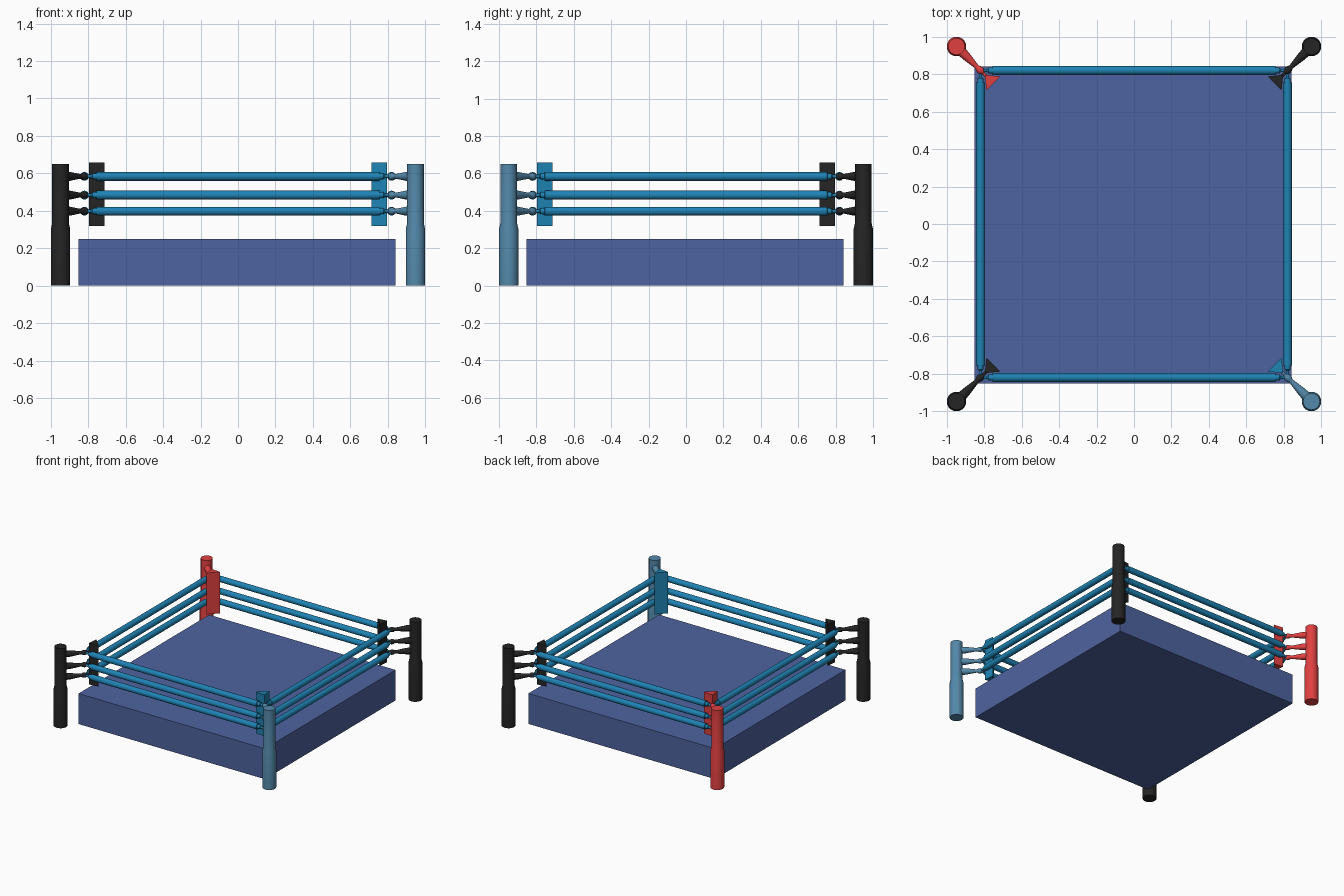
import bpy, bmesh, math
from mathutils import Vector

if "Cube" in bpy.data.objects:
    bpy.data.objects.remove(bpy.data.objects["Cube"])

ROPE_Z = {"lower": 0.398, "middle": 0.484, "upper": 0.584}
POST, ROPE = 0.948, 0.82          # post and rope offsets from the centre


def material(name, srgb):
    m = bpy.data.materials.new(name)
    m.diffuse_color = [c ** 2.2 for c in srgb] + [1]
    m.use_nodes = True
    m.node_tree.nodes["Principled BSDF"].inputs["Base Color"].default_value = m.diffuse_color
    return m


navy = material("canvas_navy", (0.31, 0.39, 0.62))
blue = material("rope_blue", (0.14, 0.51, 0.70))
steel = material("steel_blue", (0.33, 0.53, 0.66))
black = material("black", (0.16, 0.16, 0.16))
red = material("red", (0.88, 0.26, 0.26))


def finish(name, bm, mat):
    bmesh.ops.recalc_face_normals(bm, faces=bm.faces)
    mesh = bpy.data.meshes.new(name)
    bm.to_mesh(mesh)
    bm.free()
    mesh.materials.append(mat)
    ob = bpy.data.objects.new(name, mesh)
    bpy.context.collection.objects.link(ob)
    return ob


def lathe(name, profile, origin, axis, mat, sides=24):
    """Revolve (distance, radius) points around an axis, with capped ends."""
    bm = bmesh.new()
    q = Vector((0, 0, 1)).rotation_difference(Vector(axis).normalized())
    rings = []
    for d, r in profile:
        ring = []
        for i in range(sides):
            a = 2 * math.pi * i / sides
            p = Vector((r * math.cos(a), r * math.sin(a), d))
            ring.append(bm.verts.new(Vector(origin) + q @ p))
        rings.append(ring)
    for a, b in zip(rings, rings[1:]):
        for i in range(sides):
            j = (i + 1) % sides
            bm.faces.new((a[i], a[j], b[j], b[i]))
    bm.faces.new(rings[0])
    bm.faces.new(rings[-1])
    ob = finish(name, bm, mat)
    ob.data.shade_smooth()
    ob.data.set_sharp_from_angle(angle=math.radians(35))
    return ob


def prism(name, outline, z0, z1, mat):
    """Extrude a flat outline upward."""
    bm = bmesh.new()
    face = bm.faces.new([bm.verts.new((x, y, z0)) for x, y in outline])
    top = bmesh.ops.extrude_face_region(bm, geom=[face])["geom"]
    verts = [v for v in top if isinstance(v, bmesh.types.BMVert)]
    bmesh.ops.translate(bm, verts=verts, vec=(0, 0, z1 - z0))
    return finish(name, bm, mat)


# Ring platform
lo, hi = -0.852, 0.842
prism("platform", [(lo, lo), (hi, lo), (hi, hi), (lo, hi)], 0, 0.25, navy)

# Corners: stepped post, three tapered turnbuckles and a wedge pad
post_profile = [(0, 0.052), (0.30, 0.052), (0.335, 0.0445), (0.65, 0.0445)]
buckle_profile = [(0.03, 0.026), (0.07, 0.024), (0.145, 0.013), (0.158, 0.013),
                  (0.166, 0.018), (0.18, 0.020), (0.194, 0.016),
                  (0.202, 0.009), (0.235, 0.009)]
corners = [("front_left", -1, -1, black, black), ("front_right", 1, -1, steel, blue),
           ("back_left", -1, 1, red, red), ("back_right", 1, 1, black, black)]
for name, sx, sy, post_mat, pad_mat in corners:
    lathe(name + "_post", post_profile, (sx * POST, sy * POST, 0), (0, 0, 1), post_mat, 32)
    for level, z in ROPE_Z.items():
        lathe(f"{name}_{level}_turnbuckle", buckle_profile,
              (sx * POST, sy * POST, z), (-sx, -sy, 0), post_mat)
    wedge = [(0.797, 0.797), (0.714, 0.788), (0.788, 0.714)]
    prism(name + "_pad", [(sx * x, sy * y) for x, y in wedge], 0.319, 0.659, pad_mat)

# Ropes: thick middle stepping down to thin end links
half = [(0.755, 0.0235), (0.757, 0.017), (0.778, 0.015), (0.784, 0.009), (0.825, 0.009)]
rope_profile = [(-d, r) for d, r in reversed(half)] + half
sides = [("front", (0, -ROPE), (1, 0, 0)), ("back", (0, ROPE), (1, 0, 0)),
         ("left", (-ROPE, 0), (0, 1, 0)), ("right", (ROPE, 0), (0, 1, 0))]
for name, (x, y), axis in sides:
    for level, z in ROPE_Z.items():
        lathe(f"{name}_{level}_rope", rope_profile, (x, y, z), axis, blue)
